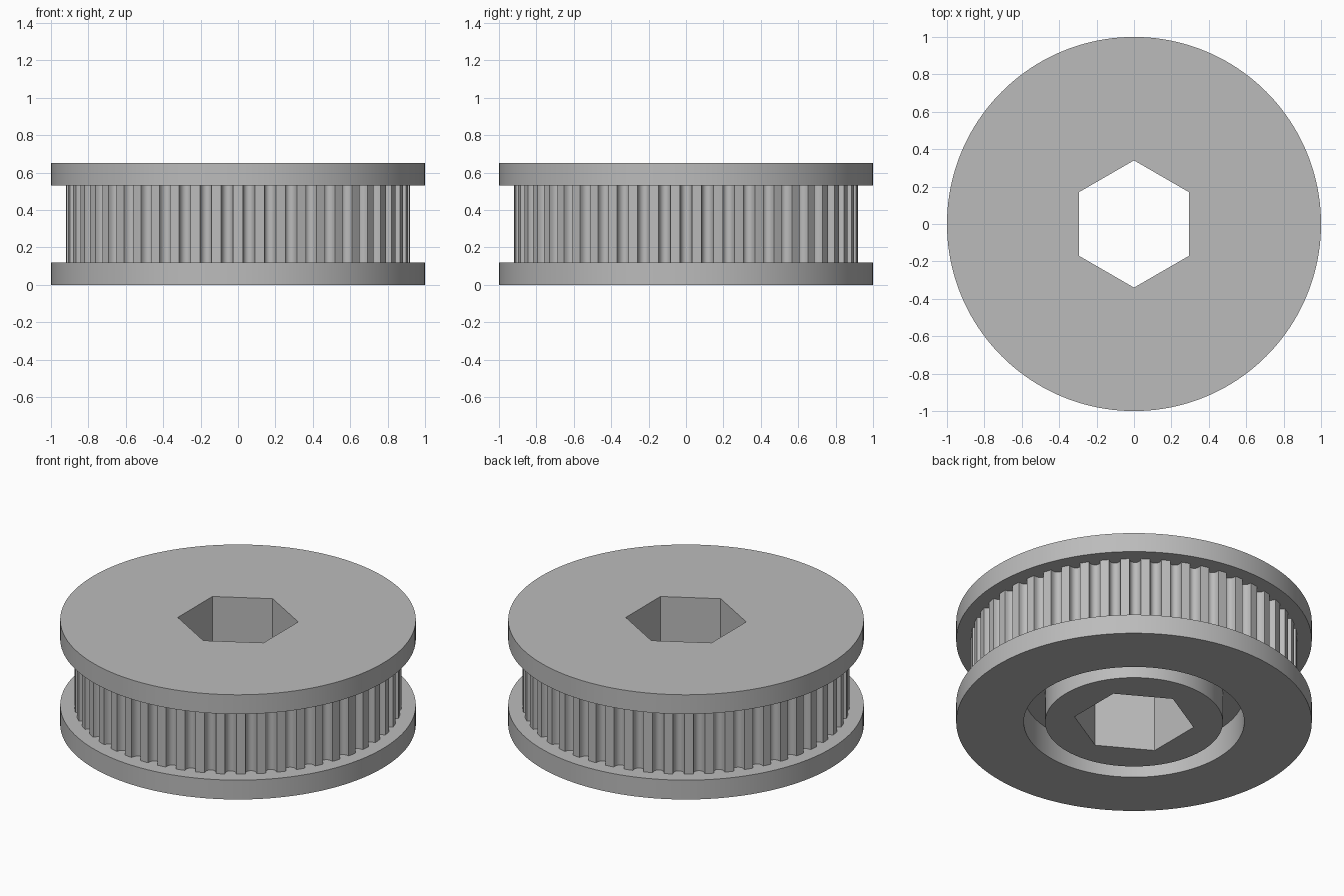
import bpy, bmesh
from math import sin, cos, pi, radians

if "Cube" in bpy.data.objects:
    bpy.data.objects.remove(bpy.data.objects["Cube"])

HEIGHT, FLANGE = 0.65, 0.12
TEETH, TOOTH_R, GROOVE_DEPTH, GROOVE_HALF = 50, 0.92, 0.044, 0.032
HUB_R, RECESS_R, RECESS_DEPTH = 0.50, 0.62, 0.18

grey = bpy.data.materials.new("plain grey")
grey.use_nodes = True
colour = (0.5, 0.5, 0.5, 1)
grey.diffuse_color = colour
grey.node_tree.nodes["Principled BSDF"].inputs["Base Color"].default_value = colour


def circle(r, n=160, turn=0.0):
    return [(r * cos(turn + 2 * pi * i / n), r * sin(turn + 2 * pi * i / n)) for i in range(n)]


def toothed_outline(steps=10):
    """Round-bottomed belt grooves around a circle, the first one on +x."""
    points = []
    for k in range(TEETH):
        centre = 2 * pi * k / TEETH
        for s in range(steps + 1):
            t = pi * s / steps
            a = centre - cos(t) * GROOVE_HALF / TOOTH_R
            r = TOOTH_R - GROOVE_DEPTH * max(sin(t), 0) ** 0.8
            points.append((r * cos(a), r * sin(a)))
        a = centre + pi / TEETH
        points.append((TOOTH_R * cos(a), TOOTH_R * sin(a)))
    return points


def prism(name, outer, z0, z1, inner=None):
    """Extruded outline, optionally hollowed by an inner outline of equal count."""
    bm = bmesh.new()
    n = len(outer)
    loops = [[bm.verts.new((x, y, z)) for x, y in pts]
             for pts in ([outer, inner] if inner else [outer]) for z in (z0, z1)]

    def bridge(a, b):
        for i in range(n):
            j = (i + 1) % n
            bm.faces.new((a[i], a[j], b[j], b[i]))

    bridge(loops[0], loops[1])
    if inner:
        bridge(loops[1], loops[3])
        bridge(loops[3], loops[2])
        bridge(loops[2], loops[0])
    else:
        bm.faces.new(loops[1])
        bm.faces.new(loops[0][::-1])
    bmesh.ops.recalc_face_normals(bm, faces=bm.faces)
    mesh = bpy.data.meshes.new(name)
    bm.to_mesh(mesh)
    bm.free()
    obj = bpy.data.objects.new(name, mesh)
    bpy.context.collection.objects.link(obj)
    mesh.materials.append(grey)
    return obj


# Solid parts
bottom_flange = prism("bottom_flange", circle(1), 0, FLANGE)
toothed_core = prism("toothed_core", toothed_outline(), FLANGE, HEIGHT - FLANGE)
top_flange = prism("top_flange", circle(1), HEIGHT - FLANGE, HEIGHT)

# Cutters: hexagonal bore and ring-shaped recess around the hub
bore = prism("bore_cutter", circle(0.34, 6, pi / 2), -0.1, HEIGHT + 0.1)
recess = prism("recess_cutter", circle(RECESS_R), -0.1, RECESS_DEPTH, circle(HUB_R))
for cutter in (bore, recess):
    cutter.hide_render = True

for part, cutters in ((bottom_flange, (bore, recess)),
                      (toothed_core, (bore, recess)),
                      (top_flange, (bore,))):
    bpy.ops.object.select_all(action="DESELECT")
    part.select_set(True)
    bpy.context.view_layer.objects.active = part
    for cutter in cutters:
        cut = part.modifiers.new("cut", "BOOLEAN")
        cut.operation, cut.solver, cut.object = "DIFFERENCE", "EXACT", cutter
        bpy.ops.object.modifier_apply(modifier=cut.name)
    bpy.ops.object.shade_smooth_by_angle(angle=radians(30))

for cutter in (bore, recess):
    bpy.data.objects.remove(cutter)
